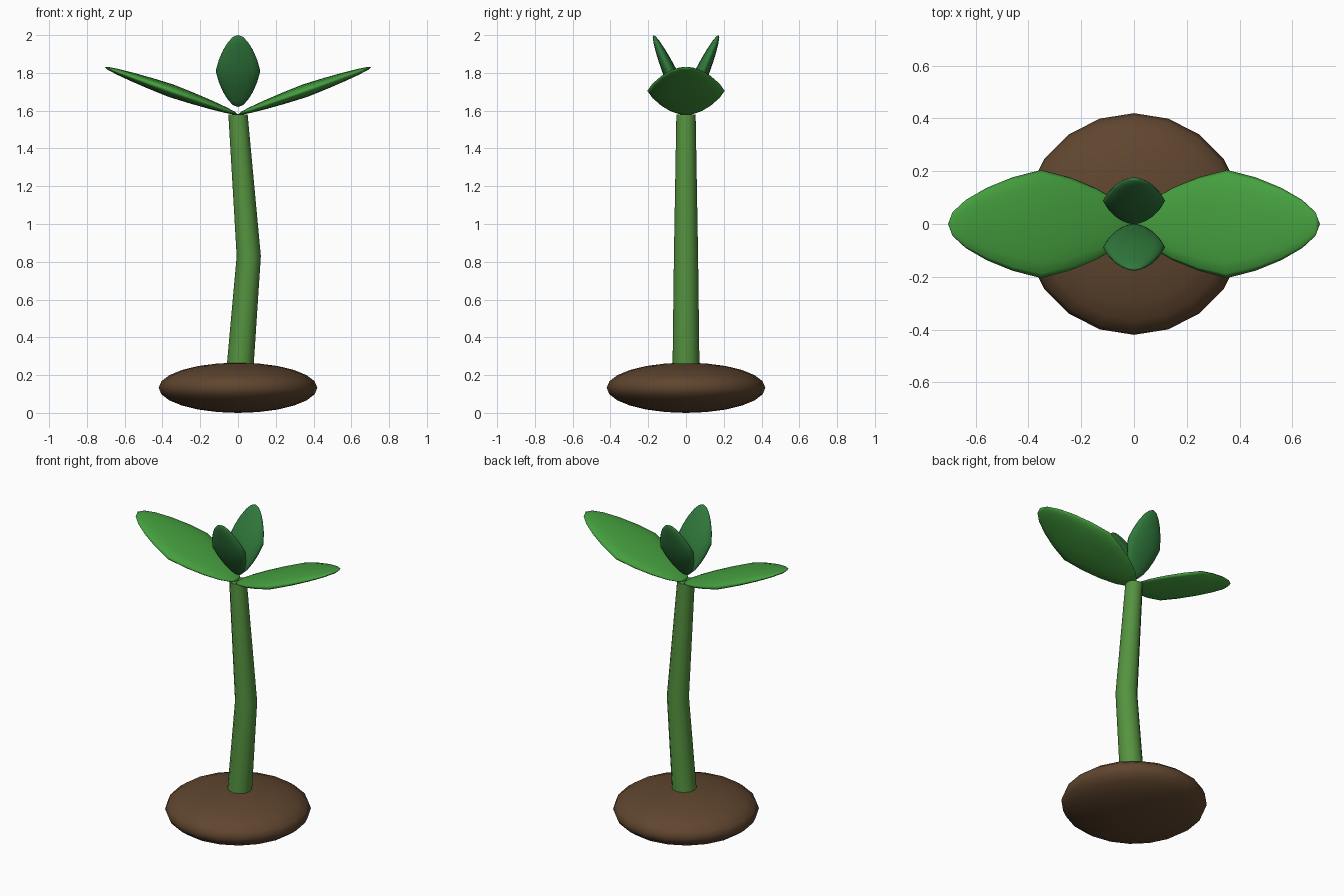
import bpy, bmesh, math
from mathutils import Vector, Matrix

if "Cube" in bpy.data.objects:
    bpy.data.objects.remove(bpy.data.objects["Cube"])


def material(name, rgb):
    m = bpy.data.materials.new(name)
    m.diffuse_color = (*rgb, 1)
    m.use_nodes = True
    m.node_tree.nodes["Principled BSDF"].inputs["Base Color"].default_value = m.diffuse_color
    return m


SOIL = material("soil_brown", (0.115, 0.06, 0.028))
STEM = material("stem_green", (0.09, 0.29, 0.05))
LEAF = material("leaf_green", (0.06, 0.35, 0.05))
YOUNG = material("young_leaf_green", (0.03, 0.19, 0.045))


def finish(name, bm, mat, angle=50):
    bmesh.ops.recalc_face_normals(bm, faces=bm.faces)
    mesh = bpy.data.meshes.new(name)
    bm.to_mesh(mesh)
    bm.free()
    mesh.materials.append(mat)
    ob = bpy.data.objects.new(name, mesh)
    bpy.context.collection.objects.link(ob)
    bpy.ops.object.select_all(action='DESELECT')
    ob.select_set(True)
    bpy.context.view_layer.objects.active = ob
    bpy.ops.object.shade_smooth_by_angle(angle=math.radians(angle))
    return ob


def leaf(name, base, tip, width_axis, half_width, half_thick, mat):
    """Flattened sphere, pinched towards both ends, laid from base to tip."""
    base, tip, side = Vector(base), Vector(tip), Vector(width_axis)
    axis = (tip - base).normalized()
    thick = axis.cross(side)
    bm = bmesh.new()
    bmesh.ops.create_uvsphere(bm, u_segments=16, v_segments=10, radius=1)
    for v in bm.verts:
        x, y, z = v.co
        pinch = 1 - 0.3 * abs(z)
        v.co = (base.lerp(tip, (z + 1) / 2)
                + side * (x * half_width * pinch)
                + thick * (y * half_thick * pinch))
    return finish(name, bm, mat, 180)


# Soil mound
bm = bmesh.new()
bmesh.ops.create_uvsphere(bm, u_segments=20, v_segments=12, radius=1,
                          matrix=Matrix.Translation((0, 0, 0.133)) @ Matrix.Diagonal((0.42, 0.42, 0.133, 1)))
finish("soil_mound", bm, SOIL)

# Stem: one tapered tube with a slight bend
path = [(0.0, 0.1, 0.073), (0.057, 0.83, 0.064), (0.0, 1.58, 0.051)]  # x, z, radius
SIDES = 12
bm = bmesh.new()
rings = []
for x, z, r in path:
    rings.append([bm.verts.new((x + r * math.cos(a), r * math.sin(a), z))
                  for a in (2 * math.pi * i / SIDES for i in range(SIDES))])
for lo, hi in zip(rings, rings[1:]):
    for i in range(SIDES):
        j = (i + 1) % SIDES
        bm.faces.new((lo[i], lo[j], hi[j], hi[i]))
bm.faces.new(rings[0])
bm.faces.new(rings[-1])
finish("stem", bm, STEM)

# Leaf pairs: wide ones to the sides, small upright ones front and back
for s, side, depth in ((-1, "left", "front"), (1, "right", "back")):
    leaf("leaf_" + side, (0, 0, 1.58), (s * 0.705, 0, 1.83), (0, 1, 0), 0.205, 0.035, LEAF)
    leaf("young_leaf_" + depth, (0, s * 0.003, 1.62), (0, s * 0.173, 2.0), (1, 0, 0), 0.118, 0.037, YOUNG)
